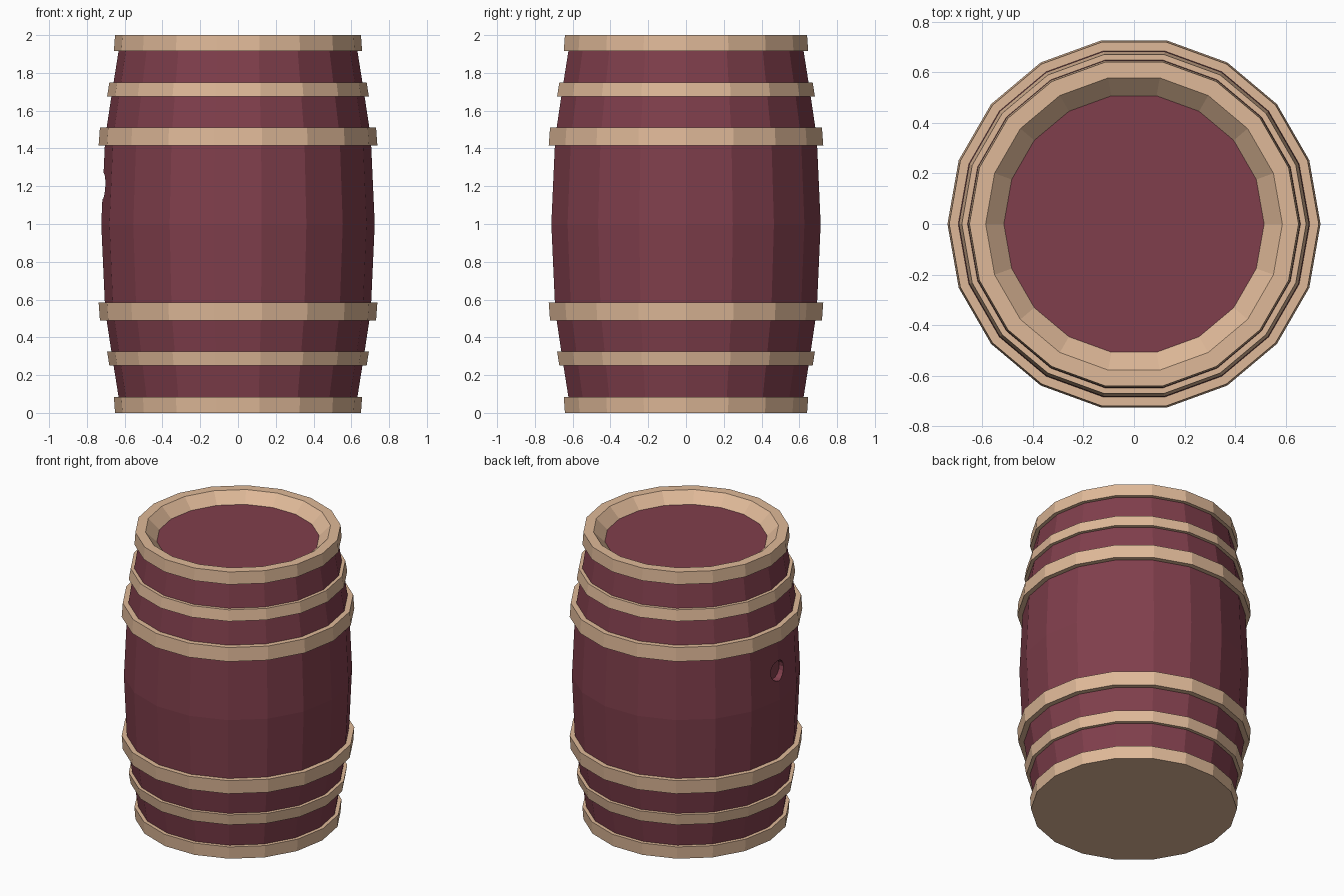
import bpy, bmesh, math

if "Cube" in bpy.data.objects:
    bpy.data.objects.remove(bpy.data.objects["Cube"])

SIDES = 18


def material(name, rgb):
    m = bpy.data.materials.new(name)
    m.diffuse_color = (*rgb, 1.0)
    m.use_nodes = True
    m.node_tree.nodes["Principled BSDF"].inputs["Base Color"].default_value = m.diffuse_color
    return m


MAROON = material("maroon_wood", (0.216, 0.049, 0.072))
TAN = material("tan_hoop", (0.74, 0.485, 0.315))


def lathe(name, profile, mat, closed=False):
    """Spin an (r, z) profile; closed gives a ring, otherwise the ends are capped."""
    bm = bmesh.new()
    rings = []
    for r, z in profile:
        rings.append([bm.verts.new((r * math.cos(2 * math.pi * i / SIDES),
                                    r * math.sin(2 * math.pi * i / SIDES), z))
                      for i in range(SIDES)])
    pairs = list(zip(rings, rings[1:]))
    if closed:
        pairs.append((rings[-1], rings[0]))
    else:
        bm.faces.new(rings[0][::-1])
        bm.faces.new(rings[-1])
    for a, b in pairs:
        for i in range(SIDES):
            j = (i + 1) % SIDES
            bm.faces.new((a[i], a[j], b[j], b[i]))
    bmesh.ops.recalc_face_normals(bm, faces=bm.faces)
    mesh = bpy.data.meshes.new(name)
    bm.to_mesh(mesh)
    bm.free()
    mesh.materials.append(mat)
    ob = bpy.data.objects.new(name, mesh)
    bpy.context.collection.objects.link(ob)
    return ob


# bulging body, symmetric about z = 1, with the lid as its top cap
upper = [(0.724, 1.0), (0.703, 1.46), (0.665, 1.71), (0.63, 1.93)]
lower = [(r, 2 - z) for r, z in upper[:0:-1]]
body = lathe("barrel_body", lower + upper, MAROON)

# bung hole on the left side
bpy.ops.mesh.primitive_cylinder_add(vertices=16, radius=0.07, depth=0.2,
                                    location=(-0.77, 0, 1.2),
                                    rotation=(0, math.pi / 2, 0))
cutter = bpy.context.object
cutter.name = "bung_hole_cutter"
cutter.hide_render = True
cutter.data.materials.append(MAROON)
mod = body.modifiers.new("bung_hole", "BOOLEAN")
mod.operation = "DIFFERENCE"
mod.solver = "EXACT"
mod.object = cutter
bpy.context.view_layer.objects.active = body
bpy.ops.object.modifier_apply(modifier=mod.name)
bpy.data.objects.remove(cutter, do_unlink=True)

# hoops: narrow and wide, mirrored to the lower half
hoops = {
    "wide_hoop": [(0.68, 1.415), (0.738, 1.415), (0.731, 1.51), (0.68, 1.51)],
    "narrow_hoop": [(0.64, 1.675), (0.693, 1.675), (0.681, 1.75), (0.64, 1.75)],
}
for name, prof in hoops.items():
    lathe("upper_" + name, prof, TAN, closed=True)
    lathe("lower_" + name, [(r, 2 - z) for r, z in prof], TAN, closed=True)

# top rim sloping in to the recessed lid
lathe("top_rim", [(0.60, 1.915), (0.657, 1.915), (0.651, 2.0), (0.587, 2.0),
                  (0.515, 1.93), (0.53, 1.92)], TAN, closed=True)

# solid foot rim
lathe("bottom_rim", [(0.651, 0.0), (0.657, 0.085)], TAN)
